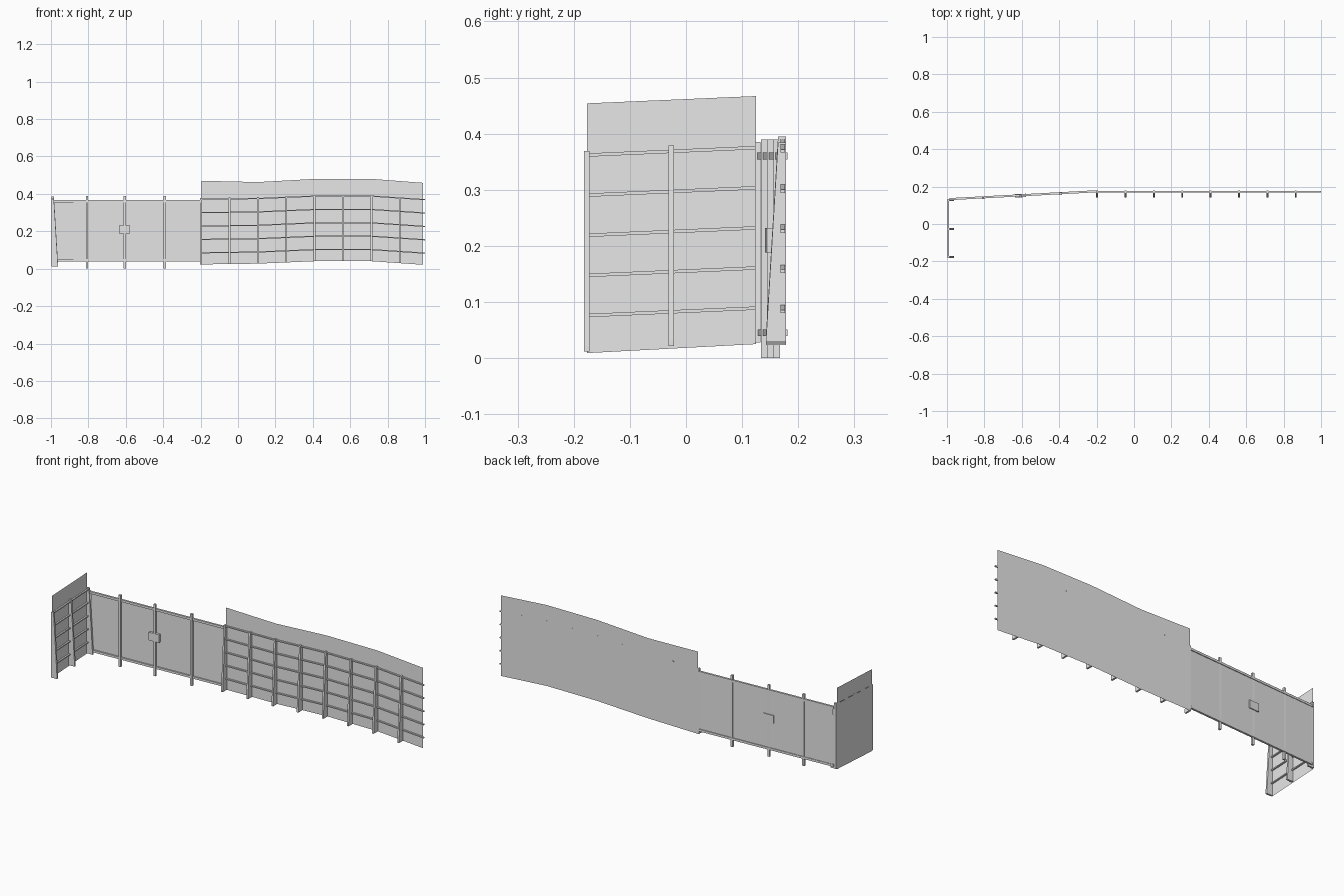
import bpy, bmesh
from mathutils import Vector

if "Cube" in bpy.data.objects:
    bpy.data.objects.remove(bpy.data.objects["Cube"])

grey = bpy.data.materials.new("light_grey")
grey.diffuse_color = (0.8, 0.8, 0.8, 1)
grey.use_nodes = True
grey.node_tree.nodes["Principled BSDF"].inputs["Base Color"].default_value = grey.diffuse_color


def finish(name, bm):
    bmesh.ops.recalc_face_normals(bm, faces=bm.faces)
    me = bpy.data.meshes.new(name)
    bm.to_mesh(me)
    bm.free()
    me.materials.append(grey)
    bpy.context.collection.objects.link(bpy.data.objects.new(name, me))


def loft(name, rings, closed=True):
    """Join cross-sections; closed rings become a capped solid."""
    bm = bmesh.new()
    rows = [[bm.verts.new(p) for p in r] for r in rings]
    n = len(rows[0])
    for a, b in zip(rows, rows[1:]):
        for i in range(n if closed else n - 1):
            j = (i + 1) % n
            bm.faces.new((a[i], a[j], b[j], b[i]))
    if closed:
        bm.faces.new(rows[0])
        bm.faces.new(rows[-1])
    finish(name, bm)


def bar(name, path, width, height):
    """Rectangular bar along a mostly horizontal path."""
    pts = [Vector(p) for p in path]
    d = pts[-1] - pts[0]
    side = Vector((-d.y, d.x, 0)).normalized() * width / 2
    up = Vector((0, 0, height / 2))
    loft(name, [[p - side - up, p + side - up, p + side + up, p - side + up]
                for p in pts])


def sheet(name, path, low, high):
    """Thin sheet; low and high are edge heights at each (x, y) path point."""
    loft(name, [[(x, y, a), (x, y, b)]
                for (x, y), a, b in zip(path, low, high)], closed=False)


def tapered_post(name, base, facing, z0, z1, width=0.01):
    """Post that is deep at the foot and shallow at the top."""
    o, f = Vector(base), Vector(facing)
    s = Vector((-f.y, f.x, 0)) * width / 2
    prof = [(0, z0), (0.035, z0), (0.035, z0 + 0.01), (0.014, z1), (0, z1)]
    loft(name, [[o + f * d + k * s + Vector((0, 0, z)) for d, z in prof]
                for k in (-1, 1)])


# Long fence: gently rising and falling ground line
XS = [-0.195, 0.105, 0.41, 0.715, 0.99]
RISE = [0.002, 0.006, 0.019, 0.019, 0.0]
FY = 0.178
FACE_Y, FACE_X = (0, -1, 0), (1, 0, 0)


def rise(x):
    for i in range(4):
        if x <= XS[i + 1] or i == 3:
            t = (x - XS[i]) / (XS[i + 1] - XS[i])
            return RISE[i] + t * (RISE[i + 1] - RISE[i])


sheet("fence_lower_sheet", [(x, FY) for x in XS],
      [0.021 + r for r in RISE], [0.370 + r for r in RISE])
sheet("fence_upper_sheet", [(x, FY - 0.001) for x in XS],
      [0.370 + r for r in RISE], [0.470, 0.463, 0.480, 0.480, 0.459])
RAILS = [0.083, 0.1545, 0.226, 0.2975, 0.369]
for z in RAILS:
    xs = XS[:-1] + [1.0]
    bar("fence_rail", [(x, FY - 0.006, z + r) for x, r in zip(xs, RISE)],
        0.008, 0.006)
for i in range(8):
    x = -0.197 + i * 0.1517
    r = rise(x)
    tapered_post("fence_post", (x, FY, 0), FACE_Y, 0.021 + r, 0.376 + r)

# Short side wing at the left end
WX = -0.998
wing = [(WX, -0.176), (WX, 0.125)]
sheet("wing_lower_sheet", wing, [0.009, 0.025], [0.368, 0.382])
sheet("wing_upper_sheet", [(WX + 0.001, y) for _, y in wing],
      [0.368, 0.382], [0.454, 0.467])
for z in RAILS:
    bar("wing_rail", [(WX + 0.006, -0.173, z - 0.007),
                      (WX + 0.006, 0.123, z + 0.006)], 0.008, 0.006)
for y, z in ((-0.177, 0.012), (-0.026, 0.022), (0.128, 0.028)):
    tapered_post("wing_post", (WX, y, 0), FACE_X, z, z + 0.357)

# Slightly angled gate section between wing and fence
A, B = (-0.985, 0.133), (-0.2, 0.175)
sheet("gate_sheet", [(-0.98, 0.136), (-0.2, 0.176)],
      [0.042, 0.042], [0.364, 0.364])
for z in (0.045, 0.360):
    bar("gate_rail", [(*A, z), (*B, z)], 0.011, 0.012)
for x, y in ((-0.808, 0.1395), (-0.605, 0.150), (-0.392, 0.1615)):
    h = 0.006
    loft("gate_post", [[(x - h, y - h, z), (x + h, y - h, z),
                        (x + h, y + h, z), (x - h, y + h, z)]
                       for z in (0.0, 0.39)])

# Latch plate in the middle of the gate
bar("gate_latch", [(-0.637, 0.150, 0.21), (-0.577, 0.153, 0.21)], 0.018, 0.044)
